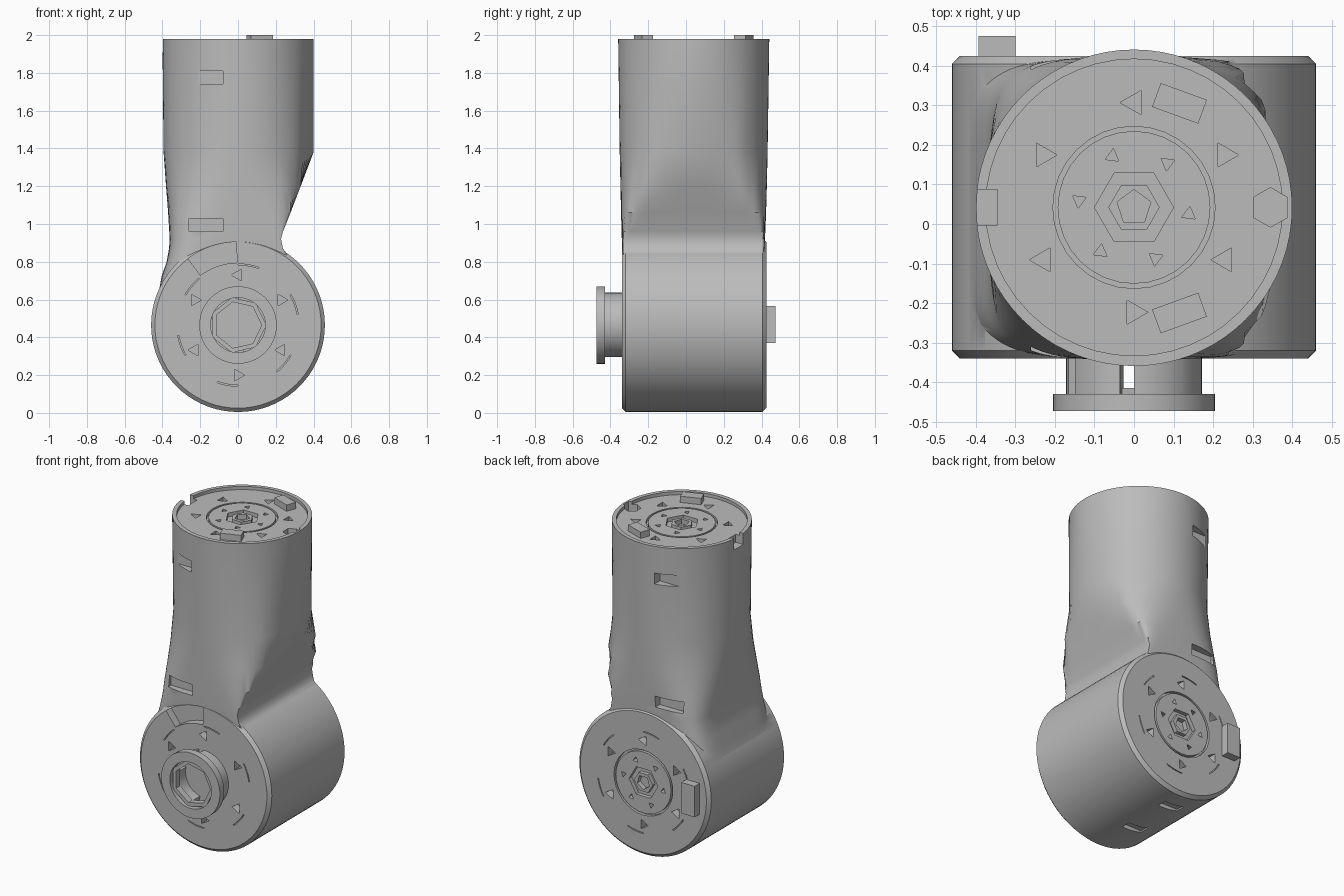
import bpy, bmesh, math
from mathutils import Matrix, Vector

if "Cube" in bpy.data.objects:
    bpy.data.objects.remove(bpy.data.objects["Cube"], do_unlink=True)

grey = bpy.data.materials.new("machined grey")
grey.use_nodes = True
colour = (0.5, 0.5, 0.5, 1)
grey.diffuse_color = colour
grey.node_tree.nodes["Principled BSDF"].inputs["Base Color"].default_value = colour

AXIS_Z, TUBE_Y = 0.465, 0.042
TOP = Matrix.Translation((0, TUBE_Y, 1.96))
BACK = Matrix.Translation((0, 0.425, AXIS_Z)) @ Matrix.Rotation(-math.pi / 2, 4, "X")
FRONT = Matrix.Translation((0, -0.34, AXIS_Z)) @ Matrix.Rotation(math.pi / 2, 4, "X")


def finish(name, bm):
    bmesh.ops.recalc_face_normals(bm, faces=bm.faces)
    mesh = bpy.data.meshes.new(name)
    bm.to_mesh(mesh)
    bm.free()
    mesh.materials.append(grey)
    ob = bpy.data.objects.new(name, mesh)
    bpy.context.collection.objects.link(ob)
    return ob


def prism(bm, frame, sides, radius, z0, z1, x=0, y=0, turn=0, top=None):
    m = frame @ Matrix.Translation((x, y, (z0 + z1) / 2)) @ Matrix.Rotation(turn, 4, "Z")
    bmesh.ops.create_cone(bm, cap_ends=True, segments=sides, radius1=radius,
                          radius2=radius if top is None else top, depth=z1 - z0, matrix=m)


def box(bm, frame, lo, hi):
    lo, hi = Vector(lo), Vector(hi)
    m = frame @ Matrix.Translation((lo + hi) / 2) @ Matrix.Diagonal((*(hi - lo), 1))
    bmesh.ops.create_cube(bm, size=1, matrix=m)


def ring(bm, frame, r0, r1, z0, z1, start=0, end=360, steps=32):
    # Rectangular section swept round the frame's axis; closed if a full turn
    full = end - start >= 360
    rows = []
    for i in range(steps if full else steps + 1):
        a = math.radians(start + (end - start) * i / steps)
        rows.append([bm.verts.new(frame @ Vector((r * math.cos(a), r * math.sin(a), z)))
                     for r, z in ((r0, z0), (r1, z0), (r1, z1), (r0, z1))])
    pairs = list(zip(rows, rows[1:])) + ([(rows[-1], rows[0])] if full else [])
    for a, b in pairs:
        for k in range(4):
            bm.faces.new((a[k], a[k - 1], b[k - 1], b[k]))
    if not full:
        bm.faces.new(rows[0])
        bm.faces.new(rows[-1][::-1])


def boolean(ob, other, operation):
    mod = ob.modifiers.new(operation.lower(), "BOOLEAN")
    mod.operation, mod.object, mod.solver = operation, other, "EXACT"
    bpy.context.view_layer.objects.active = ob
    bpy.ops.object.modifier_apply(modifier=mod.name)
    bpy.data.objects.remove(other, do_unlink=True)


def smooth(ob):
    bpy.ops.object.select_all(action="DESELECT")
    ob.select_set(True)
    bpy.context.view_layer.objects.active = ob
    bpy.ops.object.shade_smooth_by_angle(angle=math.radians(32))


# Joint barrel lying along y, chamfered at both ends
bm = bmesh.new()
prism(bm, BACK, 72, 0.46, -0.745, -0.02)
prism_ends = [f for f in bm.faces if len(f.verts) > 4]
for face in prism_ends:
    out = face.normal.copy()
    bmesh.ops.inset_region(bm, faces=[face], thickness=0.02)
    bmesh.ops.translate(bm, verts=face.verts, vec=out * 0.02)
body = finish("link_body", bm)

# Tube and neck: round at the top, squarer where it meets the barrel
# Each row: height, left edge, flat cut on the right, front, back, squareness
sections = [(0.58, -0.43, 0.39, -0.325, 0.41, 6), (0.72, -0.405, 0.34, -0.33, 0.412, 6),
            (0.8, -0.378, 0.29, -0.335, 0.415, 6), (0.87, -0.365, 0.238, -0.338, 0.416, 5.5),
            (0.92, -0.362, 0.228, -0.34, 0.418, 5), (0.96, -0.364, 0.238, -0.341, 0.42, 4.5),
            (1.06, -0.37, 0.278, -0.344, 0.424, 3.4), (1.2, -0.381, 0.332, -0.347, 0.428, 2.5),
            (1.38, -0.394, 0.4, -0.351, 0.432, 2), (1.98, -0.4, 0.41, -0.359, 0.441, 2)]
bm = bmesh.new()
N = 72
rows = []
for z, left, cut, front, back, power in sections:
    row = []
    for i in range(N):
        c, s = math.cos(math.tau * i / N), math.sin(math.tau * i / N)
        px = math.copysign(abs(c) ** (2 / power), c)
        py = math.copysign(abs(s) ** (2 / power), s)
        x = min(px * (0.4 if c > 0 else -left), cut)
        row.append(bm.verts.new((x, (front + back) / 2 + py * (back - front) / 2, z)))
    rows.append(row)
for a, b in zip(rows, rows[1:]):
    for i in range(N):
        bm.faces.new((a[i - 1], a[i], b[i], b[i - 1]))
bm.faces.new(rows[0])
bm.faces.new(rows[-1])
boolean(body, finish("tube", bm), "UNION")

# Recess inside the tube rim, with a notch at each side
bm = bmesh.new()
prism(bm, TOP, 48, 0.375, 0, 0.1)
boolean(body, finish("rim_cutter", bm), "DIFFERENCE")
bm = bmesh.new()
box(bm, TOP, (-0.5, -0.045, -0.05), (-0.345, 0.045, 0.1))
prism(bm, TOP, 6, 0.05, -0.04, 0.1, x=0.345)

# Screw holes, seams and hub socket shared by the three mounting faces
for frame, hub in ((TOP, True), (BACK, True), (FRONT, False)):
    for k in range(6):
        a = math.radians(30 + 60 * k)
        prism(bm, frame, 3, 0.035, -0.05, 0.02, 0.265 * math.cos(a), 0.265 * math.sin(a), a)
        if hub:
            b = a + 0.4
            prism(bm, frame, 3, 0.02, -0.03, 0.02, 0.14 * math.cos(b), 0.14 * math.sin(b), b)
    if hub:
        ring(bm, frame, 0.193, 0.205, -0.02, 0.02)
        ring(bm, frame, 0.065, 0.1, -0.025, 0.02, steps=6)
        prism(bm, frame, 5, 0.045, -0.03, 0.02)
    if frame is not TOP:
        for start in range(10, 360, 60):
            ring(bm, frame, 0.318, 0.324, -0.012, 0.02, start, start + 20, 5)

# Cable pocket above the front face
ring(bm, FRONT, 0.33, 0.44, -0.05, 0.03, 91, 127, 8)

# Slots in the tube, front and back
for z in (1.775, 0.995):
    for y0, y1 in ((-0.5, -0.295), (0.375, 0.6)):
        box(bm, Matrix(), (-0.26, y0, z - 0.035), (-0.08, y1, z + 0.035))

# Drain slots under the barrel
for y in (0.27, -0.05):
    box(bm, Matrix(), (-0.12, y - 0.03, -0.1), (0.02, y + 0.03, 0.03))
boolean(body, finish("detail_cutter", bm), "DIFFERENCE")
smooth(body)

# Locating keys on the tube end
for name, y in (("front_key", -0.225), ("back_key", 0.305)):
    bm = bmesh.new()
    turn = Matrix.Translation((0.115, y, 0)) @ Matrix.Rotation(-0.35 if y > 0 else 0.35, 4, "Z")
    box(bm, turn, (-0.062, -0.032, 1.93), (0.062, 0.032, 2.0))
    finish(name, bm)

# Cable connector on the back face
bm = bmesh.new()
box(bm, Matrix(), (-0.393, 0.4, 0.37), (-0.3, 0.475, 0.565))
finish("back_connector", bm)

# Output flange, its split collar and its socket
bm = bmesh.new()
ring(bm, FRONT, 0.145, 0.205, 0.09, 0.133, steps=48)
smooth(finish("output_flange", bm))
bm = bmesh.new()
ring(bm, FRONT, 0.128, 0.172, -0.01, 0.1, -78, 90, 20)
ring(bm, FRONT, 0.128, 0.172, -0.01, 0.1, 102, 150, 8)
ring(bm, FRONT, 0.128, 0.172, -0.01, 0.1, 165, 258, 12)
smooth(finish("flange_collar", bm))
bm = bmesh.new()
ring(bm, FRONT, 0.125, 0.15, 0.075, 0.115, steps=7)
finish("flange_socket", bm)
